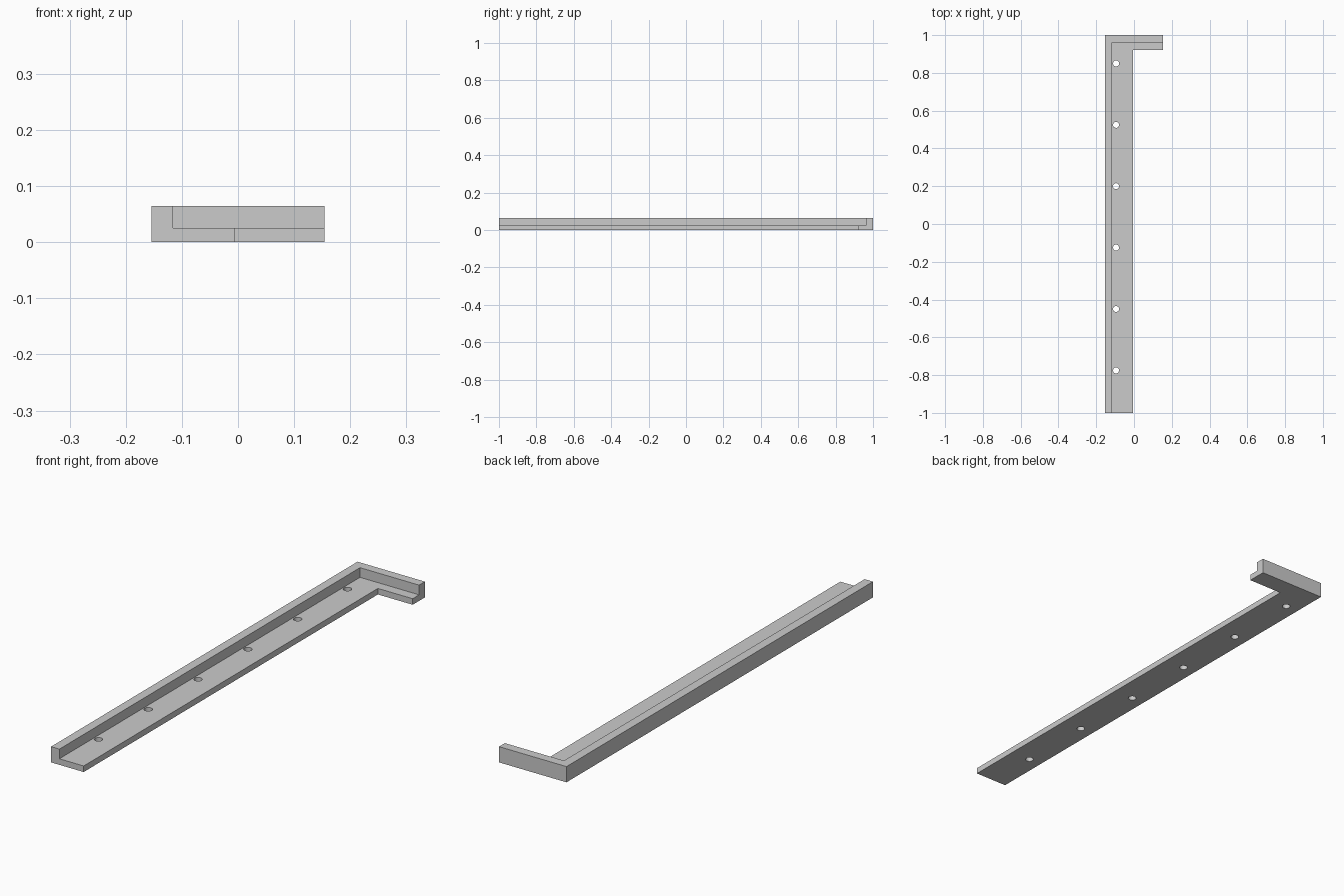
import bpy
import bmesh
from mathutils import Matrix

default = bpy.data.objects.get("Cube")
if default:
    bpy.data.objects.remove(default, do_unlink=True)

HALF_X, HALF_Y = 0.154, 1.0
HEIGHT, FLANGE_Z = 0.065, 0.025
WALL = 0.038
LONG_FLANGE, SHORT_FLANGE = 0.149, 0.08
HOLE_X, HOLE_R = -0.095, 0.016

grey = bpy.data.materials.new("light grey")
grey.use_nodes = True
colour = (0.6, 0.6, 0.6, 1)
grey.diffuse_color = colour
grey.node_tree.nodes["Principled BSDF"].inputs["Base Color"].default_value = colour


def make_object(name, bm):
    bmesh.ops.recalc_face_normals(bm, faces=bm.faces)
    mesh = bpy.data.meshes.new(name)
    bm.to_mesh(mesh)
    bm.free()
    mesh.materials.append(grey)
    obj = bpy.data.objects.new(name, mesh)
    bpy.context.collection.objects.link(obj)
    return obj


# Angle profile: inset from the long outer side, inset from the short one, height
profile = [
    (0, 0, 0),
    (LONG_FLANGE, SHORT_FLANGE, 0),
    (LONG_FLANGE, SHORT_FLANGE, FLANGE_Z),
    (WALL, WALL, FLANGE_Z),
    (WALL, WALL, HEIGHT),
    (0, 0, HEIGHT),
]

# Corner bracket: profile swept along the long leg, round the mitre, along the arm
bm = bmesh.new()
rings = [
    [bm.verts.new((-HALF_X + a, -HALF_Y, z)) for a, b, z in profile],
    [bm.verts.new((-HALF_X + a, HALF_Y - b, z)) for a, b, z in profile],
    [bm.verts.new((HALF_X, HALF_Y - b, z)) for a, b, z in profile],
]
for r, s in zip(rings, rings[1:]):
    for i in range(len(profile)):
        j = (i + 1) % len(profile)
        bm.faces.new((r[i], r[j], s[j], s[i]))
bm.faces.new(rings[0])
bm.faces.new(rings[-1])
bracket = make_object("corner_bracket", bm)

# Row of screw holes through the long flange
bm = bmesh.new()
for i in range(6):
    place = Matrix.Translation((HOLE_X, 0.85 - 0.325 * i, FLANGE_Z / 2))
    bmesh.ops.create_cone(bm, cap_ends=True, segments=24, radius1=HOLE_R,
                          radius2=HOLE_R, depth=FLANGE_Z * 2, matrix=place)
cutter = make_object("screw_hole_cutter", bm)
cutter.hide_render = True

cut = bracket.modifiers.new("screw_holes", "BOOLEAN")
cut.operation = "DIFFERENCE"
cut.solver = "EXACT"
cut.object = cutter
bpy.context.view_layer.objects.active = bracket
bracket.select_set(True)
bpy.ops.object.modifier_apply(modifier=cut.name)
bpy.data.objects.remove(cutter, do_unlink=True)

# Round hole walls, crisp edges
bpy.ops.object.shade_smooth_by_angle(angle=0.5)
